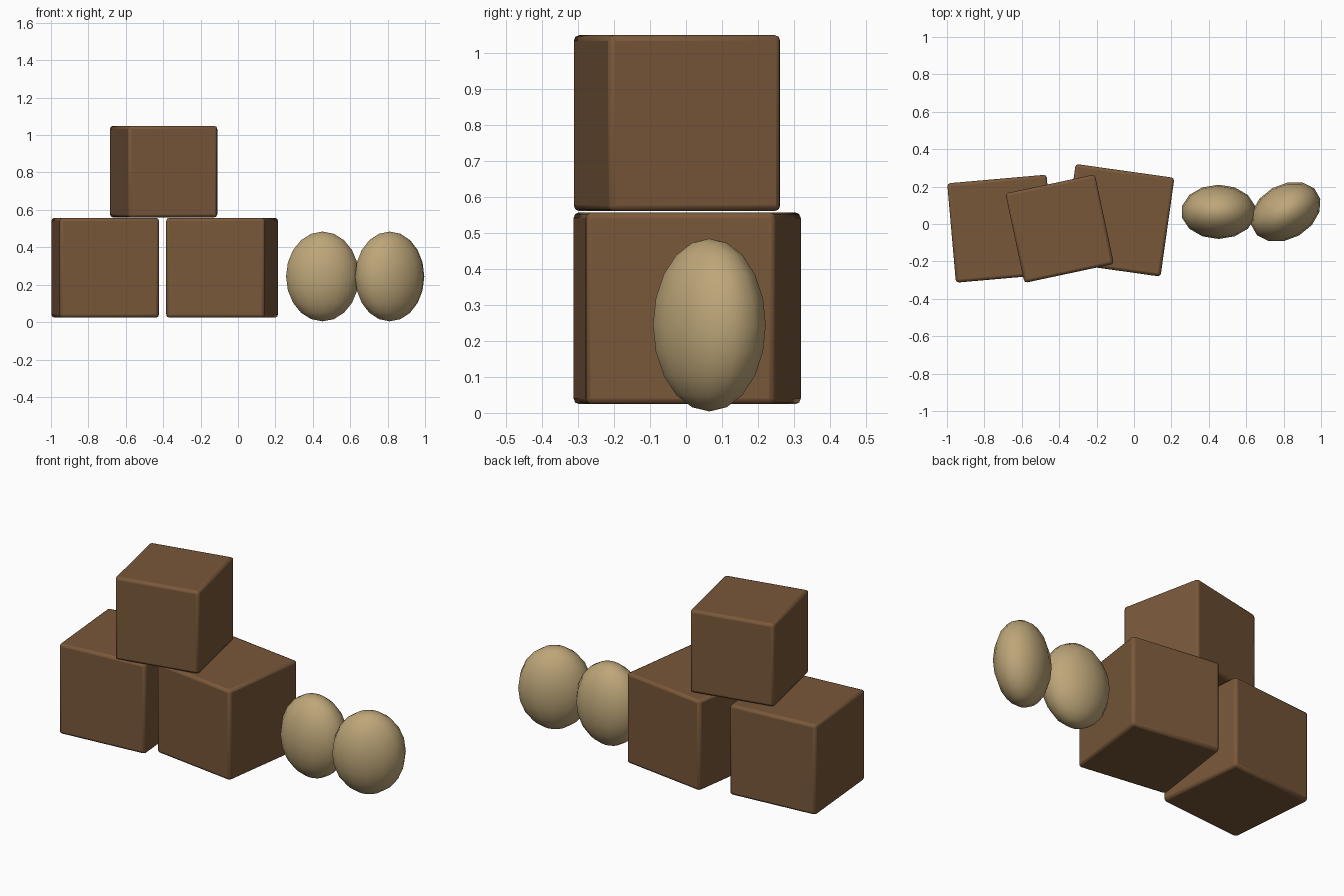
import bpy, math

if "Cube" in bpy.data.objects:
    bpy.data.objects.remove(bpy.data.objects["Cube"])


def material(name, rgb):
    m = bpy.data.materials.new(name)
    m.diffuse_color = (*rgb, 1)
    m.use_nodes = True
    m.node_tree.nodes["Principled BSDF"].inputs["Base Color"].default_value = m.diffuse_color
    return m


wood = material("brown wood", (0.19, 0.097, 0.042))
burlap = material("tan burlap", (0.51, 0.38, 0.19))


def crate(name, x, y, z, size, turn):
    bpy.ops.mesh.primitive_cube_add(size=size, location=(x, y, z + size / 2),
                                    rotation=(0, 0, math.radians(turn)))
    ob = bpy.context.object
    ob.name = name
    ob.data.materials.append(wood)
    # softened edges
    bevel = ob.modifiers.new("soft edges", 'BEVEL')
    bevel.width = 0.016
    bevel.segments = 2
    bpy.ops.object.shade_smooth_by_angle(angle=math.radians(30))


def sack(name, x, y, turn):
    bpy.ops.mesh.primitive_uv_sphere_add(segments=14, ring_count=10, radius=1,
                                         location=(x, y, 0.244),
                                         rotation=(0, 0, math.radians(turn)))
    ob = bpy.context.object
    ob.name = name
    ob.scale = (0.2, 0.145, 0.24)
    ob.data.materials.append(burlap)
    bpy.ops.object.shade_smooth()


# Stack of three crates
crate("left_crate", -0.71, -0.025, 0.024, 0.533, 5)
crate("right_crate", -0.085, 0.02, 0.024, 0.533, -8)
crate("top_crate", -0.3975, -0.025, 0.56, 0.489, 12)

# Two sacks beside the stack
sack("inner_sack", 0.452, 0.065, 0)
sack("outer_sack", 0.811, 0.065, 30)
